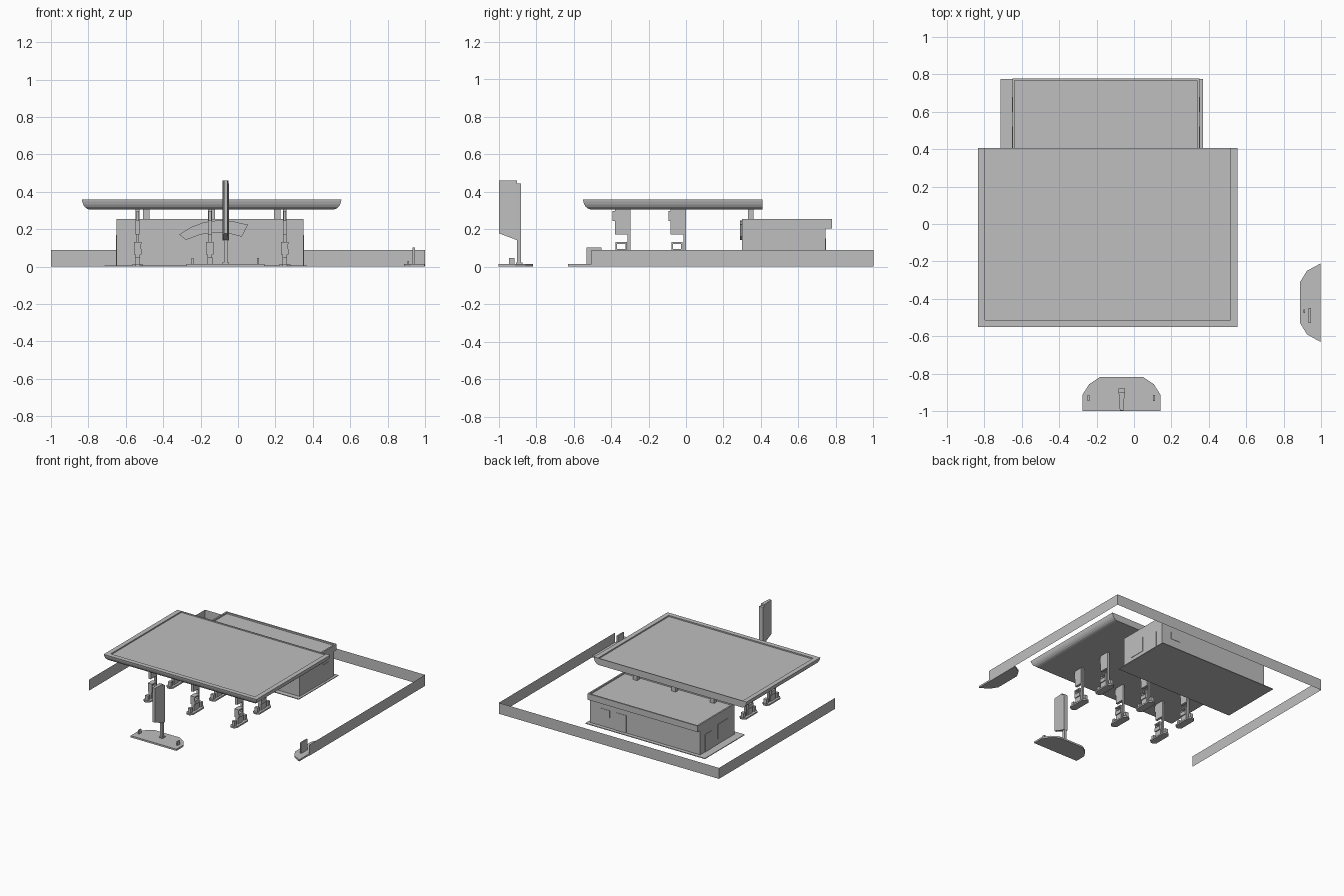
import bpy, bmesh
from mathutils import Vector

cube = bpy.data.objects.get("Cube")
if cube:
    bpy.data.objects.remove(cube)

GREY = (0.52, 0.52, 0.52, 1)
mat = bpy.data.materials.new("plain grey")
mat.use_nodes = True
mat.diffuse_color = GREY
mat.node_tree.nodes["Principled BSDF"].inputs["Base Color"].default_value = GREY


def finish(name, bm, solid=True):
    if solid:
        bmesh.ops.recalc_face_normals(bm, faces=bm.faces)
    mesh = bpy.data.meshes.new(name)
    bm.to_mesh(mesh)
    bm.free()
    mesh.materials.append(mat)
    obj = bpy.data.objects.new(name, mesh)
    bpy.context.collection.objects.link(obj)
    return obj


def prism(name, pts, lo, hi, axis="z"):
    """Extrude a 2D outline along an axis."""
    place = {"x": lambda a, b, c: (c, a, b),
             "y": lambda a, b, c: (a, c, b),
             "z": lambda a, b, c: (a, b, c)}[axis]
    bm = bmesh.new()
    low = [bm.verts.new(place(a, b, lo)) for a, b in pts]
    high = [bm.verts.new(place(a, b, hi)) for a, b in pts]
    bm.faces.new(low)
    bm.faces.new(high)
    for i in range(len(pts)):
        j = (i + 1) % len(pts)
        bm.faces.new((low[i], low[j], high[j], high[i]))
    return finish(name, bm)


def box(name, x0, x1, y0, y1, z0, z1):
    return prism(name, [(x0, y0), (x1, y0), (x1, y1), (x0, y1)], z0, z1)


def stacked(name, x0, x1, y0, y1, profile):
    """Loft rectangles; each profile point is (inset, back inset, height)."""
    bm = bmesh.new()
    rings = []
    for d, b, z in profile:
        corners = [(x0 + d, y0 + d), (x1 - d, y0 + d), (x1 - d, y1 - b), (x0 + d, y1 - b)]
        rings.append([bm.verts.new((x, y, z)) for x, y in corners])
    bm.faces.new(rings[0])
    bm.faces.new(rings[-1])
    for lower, upper in zip(rings, rings[1:]):
        for i in range(4):
            j = (i + 1) % 4
            bm.faces.new((lower[i], lower[j], upper[j], upper[i]))
    return finish(name, bm)


def sheet(name, start, end, height):
    """Single upright sheet between two ground points."""
    bm = bmesh.new()
    a, b = Vector((*start, 0)), Vector((*end, 0))
    up = Vector((0, 0, height))
    bm.faces.new([bm.verts.new(p) for p in (a, b, b + up, a + up)])
    return finish(name, bm, False)


# Boundary walls on three sides
sheet("right_wall", (-1, -0.505), (-1, 1), 0.09)
sheet("back_wall", (-1, 1), (1, 1), 0.09)
sheet("left_wall", (1, 1), (1, -0.505), 0.09)

# Shop: paving, body, overhanging roof with a parapet
box("shop_paving", -0.715, 0.37, 0.26, 0.775, 0, 0.006)
box("shop_body", -0.65, 0.35, 0.30, 0.745, 0.006, 0.205)
stacked("shop_roof", -0.65, 0.35, 0.30, 0.778,
        [(0, 0, 0.205), (0, 0, 0.255), (0.012, 0.012, 0.255), (0.012, 0.012, 0.243)])

# Shop doors and windows as thin plates
for i, (x0, x1, z0, z1) in enumerate([(0.17, 0.26, 0.09, 0.15), (0.02, 0.11, 0.006, 0.15)]):
    box(f"back_opening_{i}", x0, x1, 0.744, 0.748, z0, z1)
for x, side in ((0.35, "left"), (-0.65, "right")):
    box(f"{side}_side_door", x - 0.003, x + 0.003, 0.60, 0.68, 0.006, 0.15)
    box(f"{side}_side_window", x - 0.003, x + 0.003, 0.38, 0.52, 0.05, 0.17)

# Arched banner on the shop front
banner = [(-0.315, 0.172), (-0.25, 0.212), (-0.18, 0.238), (-0.11, 0.247), (-0.03, 0.243),
          (0.053, 0.224), (0.02, 0.16), (-0.05, 0.178), (-0.12, 0.182), (-0.20, 0.172),
          (-0.278, 0.143)]
prism("arched_banner", banner, 0.287, 0.30, "y")

# Canopy with rounded front and sides, flat at the back
canopy = stacked("canopy", -0.835, 0.553, -0.55, 0.407,
                 [(0.042, 0, 0.305), (0.027, 0, 0.31), (0.015, 0, 0.32), (0.007, 0, 0.333),
                  (0.002, 0, 0.348), (0, 0, 0.36), (0.038, 0.004, 0.36), (0.038, 0.004, 0.35)])
for x in (-0.49, -0.14, 0.21):
    box("canopy_post", x - 0.018, x + 0.018, 0.33, 0.36, 0.243, 0.306)


# Fuel pumps: island, cabinet, column and hanging panel
def pump(x, y):
    w, l, c = 0.03, 0.09, 0.018
    cy = y - 0.045
    outline = [(x - w + c, cy - l), (x + w - c, cy - l), (x + w, cy - l + c), (x + w, cy + l - c),
               (x + w - c, cy + l), (x - w + c, cy + l), (x - w, cy + l - c), (x - w, cy - l + c)]
    prism("pump_island", outline, 0, 0.012)
    box("pump_base", x - 0.012, x + 0.012, y - 0.078, y - 0.018, 0.012, 0.065)
    box("pump_cabinet", x - 0.02, x + 0.02, y - 0.078, y - 0.018, 0.065, 0.095)
    box("pump_cap", x - 0.02, x + 0.02, y - 0.078, y - 0.018, 0.122, 0.132)
    for py in (y - 0.074, y - 0.022):
        box("pump_cap_post", x - 0.018, x + 0.018, py - 0.004, py + 0.004, 0.095, 0.122)
    box("pump_column", x - 0.008, x + 0.008, y - 0.014, y, 0.012, 0.306)
    box("pump_panel", x - 0.01, x + 0.01, y - 0.082, y - 0.012, 0.172, 0.306)
    box("pump_panel_edge", x - 0.007, x + 0.007, y - 0.094, y - 0.08, 0.245, 0.298)
    for py in (cy - 0.065, cy + 0.07):
        box("pump_bin", x - 0.013, x + 0.013, py - 0.012, py + 0.012, 0.012, 0.05)


for px in (-0.537, -0.15, 0.25):
    for py in (-0.297, 0.0):
        pump(px, py)

# Sign island with two small markers
half = [(0.208, -1), (0.208, -0.912), (0.173, -0.857), (0.113, -0.817)]
cx = -0.067
prism("sign_island", [(cx + a, b) for a, b in half] + [(cx - a, b) for a, b in reversed(half)],
      0, 0.014)
for x in (cx - 0.176, cx + 0.174):
    box("island_marker", x - 0.005, x + 0.005, -0.945, -0.915, 0.014, 0.046)

# Tall sign: wedge panel with a sloping underside, on a pole
sx = -0.066
panel = prism("sign_panel", [(-0.998, 0.46), (-0.998, 0.178), (-0.902, 0.142), (-0.902, 0.46)],
              sx - 0.016, sx + 0.016, "x")
for v in panel.data.vertices:
    if v.co.y < -0.95:
        v.co.x = sx + (v.co.x - sx) * 0.6
box("sign_spine", sx - 0.017, sx + 0.017, -0.903, -0.88, 0.14, 0.445)
box("sign_pole", sx - 0.009, sx + 0.009, -0.903, -0.88, 0.014, 0.142)
box("sign_pole_foot", sx - 0.017, sx + 0.017, -0.908, -0.872, 0.014, 0.022)

# Side island with an upright panel and a marker
side = [(0.996, -0.212), (0.925, -0.25), (0.888, -0.31), (0.888, -0.53), (0.925, -0.59),
        (0.996, -0.63)]
prism("side_island", side, 0, 0.014)
box("side_panel", 0.934, 0.945, -0.53, -0.45, 0.014, 0.102)
box("side_marker", 0.907, 0.914, -0.475, -0.458, 0.014, 0.03)
